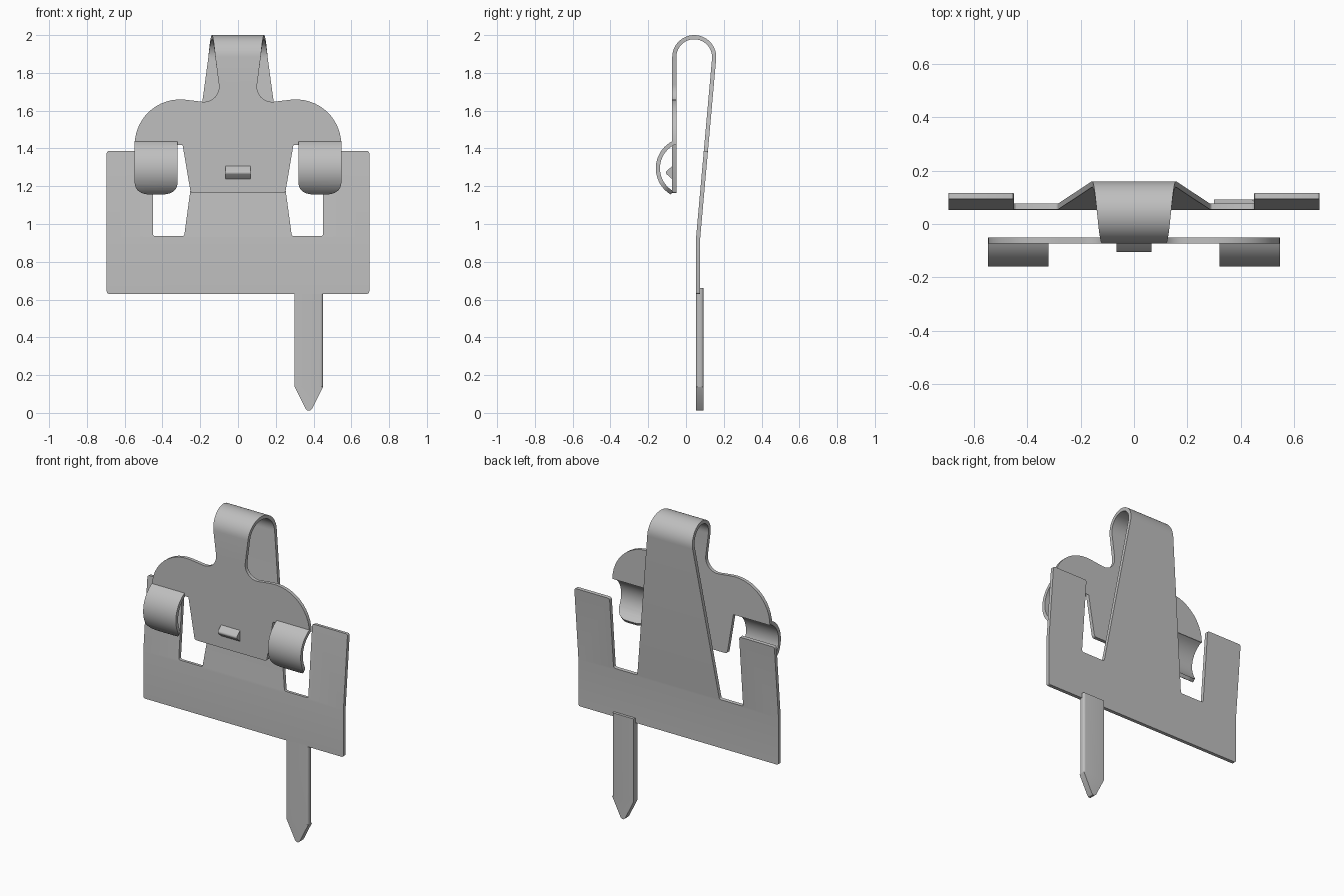
import bpy, bmesh
from math import sin, cos, pi, hypot, tan, radians
from mathutils import Vector

if "Cube" in bpy.data.objects:
    bpy.data.objects.remove(bpy.data.objects["Cube"])

steel = bpy.data.materials.new("plain_grey_steel")
steel.use_nodes = True
GREY = (0.52, 0.52, 0.52, 1)
steel.diffuse_color = GREY
steel.node_tree.nodes["Principled BSDF"].inputs["Base Color"].default_value = GREY

THICK = 0.022


def rounded(corners):
    """Closed outline from (x, s, radius) corners, each replaced by an arc."""
    out = []
    for i, (x, s, r) in enumerate(corners):
        p = Vector((x, s))
        if r == 0:
            out.append(p)
            continue
        a = (Vector(corners[i - 1][:2]) - p).normalized()
        b = (Vector(corners[(i + 1) % len(corners)][:2]) - p).normalized()
        half = a.angle(b) / 2
        centre = p + (a + b).normalized() * r / sin(half)
        start, end = p + a * r / tan(half) - centre, p + b * r / tan(half) - centre
        n = 12 if r > 0.03 else 3
        for k in range(n + 1):
            t = k / n
            turn = pi - 2 * half
            d = (start * sin((1 - t) * turn) + end * sin(t * turn)) / sin(turn)
            out.append(centre + d)
    return out


def finish(name, bm):
    mesh = bpy.data.meshes.new(name)
    bmesh.ops.recalc_face_normals(bm, faces=bm.faces)
    bm.to_mesh(mesh)
    bm.free()
    obj = bpy.data.objects.new(name, mesh)
    bpy.context.collection.objects.link(obj)
    mesh.materials.append(steel)
    bpy.ops.object.select_all(action="DESELECT")
    bpy.context.view_layer.objects.active = obj
    obj.select_set(True)
    return obj


def bent_sheet(name, outline, cuts, path):
    """Flat outline, sliced at the cuts, bent along path(s) and thickened."""
    bm = bmesh.new()
    bm.faces.new([bm.verts.new((p.x, p.y, 0)) for p in outline])
    for c in cuts:
        bmesh.ops.bisect_plane(bm, geom=bm.verts[:] + bm.edges[:] + bm.faces[:],
                               plane_co=(0, c, 0), plane_no=(0, 1, 0), dist=1e-6)
    for v in bm.verts:
        y, z = path(v.co.y)
        v.co = (v.co.x, y, z)
    obj = finish(name, bm)
    mod = obj.modifiers.new("thickness", "SOLIDIFY")
    mod.thickness = THICK
    mod.offset = 0
    mod.use_even_offset = True
    bpy.ops.object.modifier_apply(modifier=mod.name)
    bpy.ops.object.shade_smooth_by_angle(angle=radians(25))


def prism(name, profile, place, lo, hi):
    """Solid from a closed profile, swept from lo to hi by place(a, b, depth)."""
    bm = bmesh.new()
    ends = [[bm.verts.new(place(p.x, p.y, d)) for p in profile] for d in (lo, hi)]
    for ring in ends:
        bm.faces.new(ring)
    for i in range(len(profile)):
        bm.faces.new((ends[0][i - 1], ends[0][i], ends[1][i], ends[1][i - 1]))
    return finish(name, bm)


# Main strip: upright base, leaning back, round loop, hanging front
BACK_Y, FOLD, LEAN = 0.064, 0.925, 0.0895
LOOP_Y, LOOP_Z, LOOP_R = 0.0435, 1.8835, 0.1055
top_y, top_z = LOOP_Y + LOOP_R * cos(LEAN), LOOP_Z - LOOP_R * sin(LEAN)
S1 = FOLD + hypot(top_y - BACK_Y, top_z - FOLD)
S2 = S1 + LOOP_R * (pi + LEAN)


def strip_path(s):
    if s <= FOLD:
        return BACK_Y, s
    if s <= S1:
        t = (s - FOLD) / (S1 - FOLD)
        return BACK_Y + t * (top_y - BACK_Y), FOLD + t * (top_z - FOLD)
    if s <= S2:
        a = (s - S1) / LOOP_R - LEAN
        return LOOP_Y + LOOP_R * cos(a), LOOP_Z + LOOP_R * sin(a)
    return LOOP_Y - LOOP_R, LOOP_Z - (s - S2)


def front(z):
    return S2 + LOOP_Z - z


half = [(0.695, 0.63, 0.012), (0.695, 1.388, 0.012), (0.45, 1.388, 0.012),
        (0.45, 0.935, 0.012), (0.285, 0.935, 0.012), (0.158, S1, 0),
        (0.12, S2, 0), (0.088, front(1.635), 0.08), (0.547, front(1.69), 0.24),
        (0.547, front(1.42), 0), (0.32, front(1.42), 0), (0.32, front(1.44), 0),
        (0.297, front(1.44), 0), (0.25, front(1.163), 0.015)]
full = half + [(-x, s, r) for x, s, r in reversed(half)]
LOOP_STEPS = 24
bent_sheet("clip_strip", rounded(full),
           [FOLD] + [S1 + (S2 - S1) * k / LOOP_STEPS for k in range(LOOP_STEPS + 1)],
           strip_path)

# Curled front fingers
CURL_Y, CURL_Z, CURL_R = 0.001, 1.295, 0.15
A0, A1 = radians(65), radians(-60)
CURL_LEN = CURL_R * (A0 - A1)


def curl_path(s):
    a = A0 - s / CURL_R
    return CURL_Y - CURL_R * cos(a), CURL_Z + CURL_R * sin(a)


for side, label in ((1, "left"), (-1, "right")):
    finger = [(side * 0.32, 0, 0), (side * 0.547, 0, 0),
              (side * 0.547, CURL_LEN, 0.085), (side * 0.32, CURL_LEN, 0.085)]
    bent_sheet(label + "_curled_finger", rounded(finger),
               [CURL_LEN * k / 18 for k in range(1, 18)], curl_path)

# Pressed locking bump on the front plate
bump = rounded([(-0.06, 1.318, 0), (-0.112, 1.272, 0.012), (-0.06, 1.226, 0)])
prism("locking_bump", bump, lambda y, z, x: (x, y, z), -0.066, 0.066)
bpy.ops.object.shade_smooth_by_angle(angle=radians(35))

# Folded double-thickness pin with a pointed tip and a rounded fold edge
pin = rounded([(0.3, 0.66, 0), (0.3, 0.138, 0.01), (0.375, -0.012, 0.018),
               (0.45, 0.138, 0.01), (0.45, 0.66, 0)])
pin_obj = prism("folded_pin", pin, lambda x, z, y: (x, y, z), 0.053, 0.092)
bm = bmesh.new()
bm.from_mesh(pin_obj.data)
fold = [e for e in bm.edges if all(v.co.x > 0.449 for v in e.verts)
        and abs(e.verts[0].co.y - e.verts[1].co.y) < 1e-4]
bmesh.ops.bevel(bm, geom=fold, offset=0.013, segments=4, profile=0.5, affect="EDGES")
bm.to_mesh(pin_obj.data)
bm.free()
bpy.ops.object.shade_smooth_by_angle(angle=radians(30))
